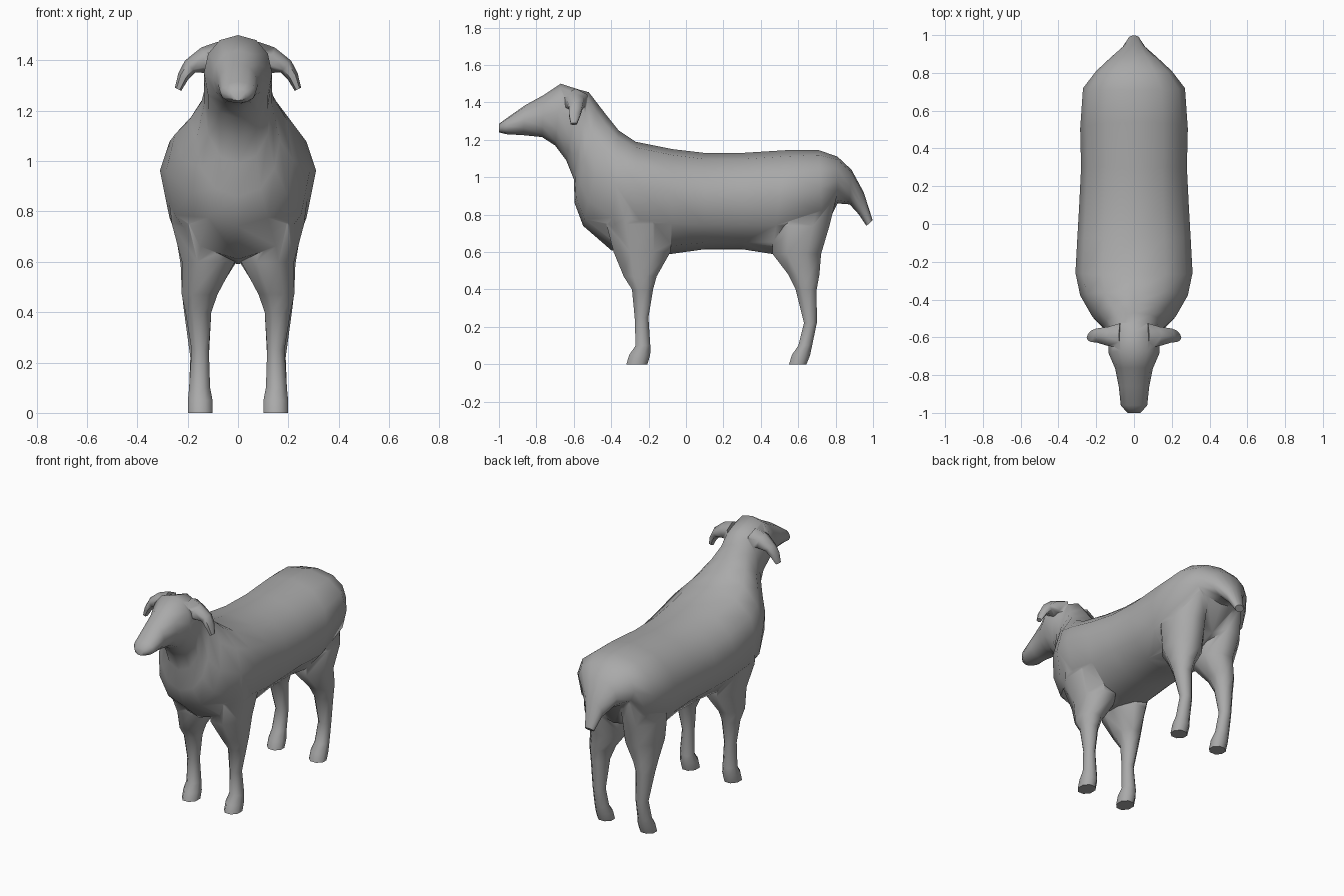
import bpy, bmesh, math
from mathutils import Vector

wool = bpy.data.materials.new("plain_grey")
wool.diffuse_color = (0.4, 0.4, 0.4, 1)


def loft(name, rings):
    """Closed skin over a list of equal-sized point rings."""
    bm = bmesh.new()
    loops = [[bm.verts.new(p) for p in ring] for ring in rings]
    n = len(loops[0])
    for a, b in zip(loops, loops[1:]):
        for i in range(n):
            j = (i + 1) % n
            bm.faces.new((a[i], a[j], b[j], b[i]))
    bm.faces.new(loops[0])
    bm.faces.new(loops[-1])
    bmesh.ops.recalc_face_normals(bm, faces=bm.faces)
    mesh = bpy.data.meshes.new(name)
    bm.to_mesh(mesh)
    bm.free()
    obj = bpy.data.objects.new(name, mesh)
    bpy.context.collection.objects.link(obj)
    mesh.materials.append(wool)
    return obj


def oval(c, u, v, n=8):
    c, u, v = Vector(c), Vector(u), Vector(v)
    angles = [2 * math.pi * (i + 0.5) / n for i in range(n)]
    return [c + u * math.cos(a) * 1.06 + v * math.sin(a) * 1.06 for a in angles]


def egg(yt, zt, yb, zb, w, f, n=12):
    """Upright ring from a top point to a bottom point, widest at fraction f."""
    ring = []
    for i in range(n):
        a = 2 * math.pi * i / n
        s, c = math.sin(a), math.cos(a)
        t = f + s * ((1 - f) if s > 0 else f)
        ring.append((w * math.copysign(abs(c) ** 0.9, c), yb + (yt - yb) * t, zb + (zt - zb) * t))
    return ring


# Tail, trunk, neck and head in one skin: top y, z, bottom y, z, half width, widest height
TRUNK = [
    (0.998, 0.77, 0.965, 0.74, 0.03, 0.5),
    (0.95, 0.92, 0.925, 0.80, 0.06, 0.5),
    (0.885, 1.04, 0.875, 0.855, 0.125, 0.5),
    (0.81, 1.11, 0.81, 0.86, 0.20, 0.5),
    (0.71, 1.145, 0.73, 0.70, 0.27, 0.55),
    (0.54, 1.145, 0.46, 0.59, 0.285, 0.55),
    (0.30, 1.13, 0.30, 0.615, 0.28, 0.52),
    (0.10, 1.13, 0.10, 0.615, 0.29, 0.52),
    (-0.07, 1.15, -0.08, 0.59, 0.30, 0.58),
    (-0.27, 1.19, -0.24, 0.59, 0.31, 0.62),
    (-0.36, 1.25, -0.40, 0.61, 0.285, 0.55),
    (-0.42, 1.325, -0.55, 0.74, 0.22, 0.45),
    (-0.47, 1.39, -0.595, 0.86, 0.165, 0.42),
    (-0.52, 1.455, -0.60, 0.99, 0.135, 0.5),
    (-0.57, 1.468, -0.64, 1.09, 0.135, 0.6),
    (-0.67, 1.50, -0.70, 1.17, 0.135, 0.55),
    (-0.76, 1.44, -0.77, 1.215, 0.10, 0.5),
    (-0.86, 1.385, -0.87, 1.225, 0.08, 0.5),
    (-0.96, 1.315, -0.96, 1.23, 0.07, 0.5),
    (-1.0, 1.285, -1.0, 1.24, 0.035, 0.5),
]
body = loft("sheep_body", [egg(*r) for r in TRUNK])

# Legs: height, inner x, outer x, front y, back y
FRONT_LEG = [
    (0.0, 0.10, 0.20, -0.32, -0.205), (0.05, 0.10, 0.20, -0.305, -0.19),
    (0.10, 0.11, 0.195, -0.27, -0.19), (0.25, 0.115, 0.185, -0.275, -0.20),
    (0.40, 0.105, 0.21, -0.29, -0.175), (0.47, 0.08, 0.225, -0.335, -0.155),
    (0.60, 0.01, 0.225, -0.39, -0.08), (0.75, 0.03, 0.265, -0.43, -0.07),
    (0.95, 0.10, 0.29, -0.38, -0.12),
]
BACK_LEG = [
    (0.0, 0.10, 0.20, 0.55, 0.645), (0.05, 0.10, 0.20, 0.565, 0.665),
    (0.10, 0.11, 0.195, 0.60, 0.675), (0.22, 0.115, 0.19, 0.63, 0.70),
    (0.40, 0.105, 0.215, 0.585, 0.70), (0.48, 0.08, 0.225, 0.545, 0.715),
    (0.59, 0.01, 0.23, 0.46, 0.725), (0.74, 0.015, 0.255, 0.46, 0.77),
    (0.90, 0.04, 0.21, 0.50, 0.81),
]
# Ears: centre x, y, z, half depth, edge vector x, z
EAR = [
    (0.07, -0.59, 1.41, 0.07, 0.01, 0.06), (0.13, -0.595, 1.40, 0.055, 0.015, 0.048),
    (0.19, -0.59, 1.375, 0.04, 0.02, 0.022), (0.218, -0.595, 1.335, 0.033, 0.018, 0.012),
    (0.238, -0.60, 1.285, 0.018, 0.012, 0.006),
]


def leg(name, rows, s):
    return loft(name, [oval((s * (a + b) / 2, (c + d) / 2, z), ((b - a) / 2, 0, 0),
                            (0, (d - c) / 2, 0)) for z, a, b, c, d in rows])


parts = []
for side, s in (("left", -1), ("right", 1)):
    parts.append(leg("front_leg_" + side, FRONT_LEG, s))
    parts.append(leg("back_leg_" + side, BACK_LEG, s))
    parts.append(loft("ear_" + side, [oval((s * x, y, z), (0, h, 0), (s * ex, 0, ez), 6)
                                      for x, y, z, h, ex, ez in EAR]))

# Weld everything into a single skin
bpy.context.view_layer.objects.active = body
body.select_set(True)
for p in parts:
    m = body.modifiers.new("weld", 'BOOLEAN')
    m.operation, m.solver, m.object = 'UNION', 'EXACT', p
    bpy.ops.object.modifier_apply(modifier=m.name)
    bpy.data.objects.remove(p)
bpy.ops.object.shade_smooth_by_angle(angle=math.radians(65))
